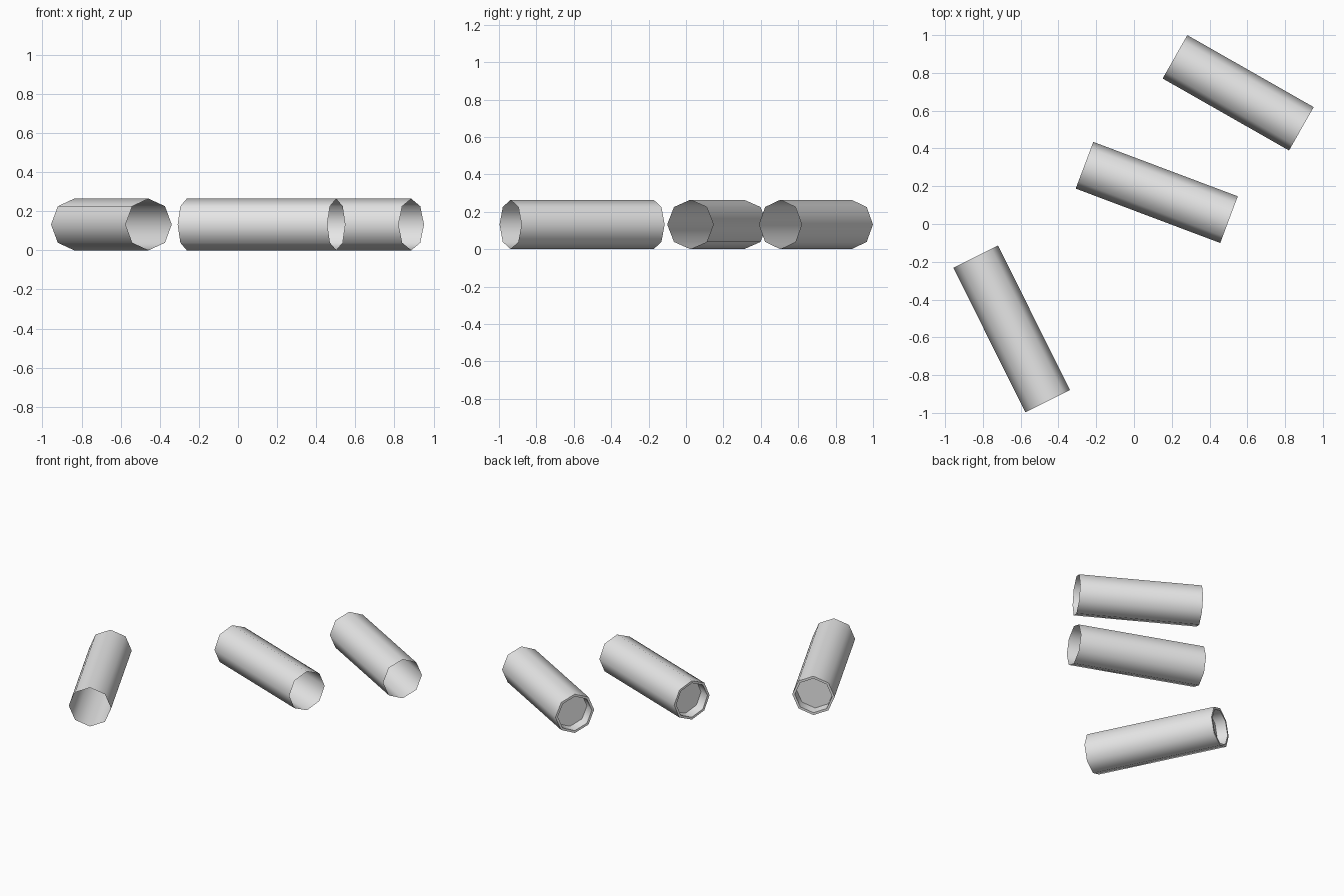
import bpy, bmesh, math
from mathutils import Vector

if "Cube" in bpy.data.objects:
    bpy.data.objects.remove(bpy.data.objects["Cube"])

RADIUS = 0.132
SIDES = 8

metal = bpy.data.materials.new("light_grey")
metal.diffuse_color = (0.8, 0.8, 0.8, 1)
metal.use_nodes = True
metal.node_tree.nodes["Principled BSDF"].inputs["Base Color"].default_value = metal.diffuse_color


def casing(name, back, front):
    """Thin octagonal tube, open at the front, with a recessed cap at the back."""
    back, front = Vector((*back, RADIUS)), Vector((*front, RADIUS))
    axis = (front - back).normalized()
    side = Vector((0, 0, 1)).cross(axis)
    length = (front - back).length
    # Distance along the axis and radius: mouth, back edge, rim, recess floor
    profile = [(length, RADIUS), (0, RADIUS), (0, RADIUS * 0.88), (0.07, RADIUS * 0.88)]
    bm = bmesh.new()
    rings = []
    for d, r in profile:
        ring = []
        for i in range(SIDES):
            a = math.tau * i / SIDES
            ring.append(bm.verts.new(back + axis * d + side * (r * math.cos(a))
                                     + Vector((0, 0, r * math.sin(a)))))
        rings.append(ring)
    for p, q in zip(rings, rings[1:]):
        for i in range(SIDES):
            j = (i + 1) % SIDES
            bm.faces.new((p[i], p[j], q[j], q[i]))
    bm.faces.new(rings[-1])
    bmesh.ops.recalc_face_normals(bm, faces=bm.faces)
    # The recess floor must look out of the back end
    bm.faces.ensure_lookup_table()
    if bm.faces[-1].normal.dot(axis) > 0:
        bmesh.ops.reverse_faces(bm, faces=bm.faces)
    mesh = bpy.data.meshes.new(name)
    bm.to_mesh(mesh)
    bm.free()
    mesh.materials.append(metal)
    obj = bpy.data.objects.new(name, mesh)
    bpy.context.collection.objects.link(obj)
    bpy.ops.object.select_all(action='DESELECT')
    obj.select_set(True)
    bpy.context.view_layer.objects.active = obj
    bpy.ops.object.shade_smooth_by_angle(angle=math.radians(50))


# Three casings lying on the ground
casing("left_casing", (-0.838, -0.173), (-0.457, -0.938))
casing("middle_casing", (-0.262, 0.311), (0.503, 0.023))
casing("right_casing", (0.217, 0.885), (0.886, 0.504))
